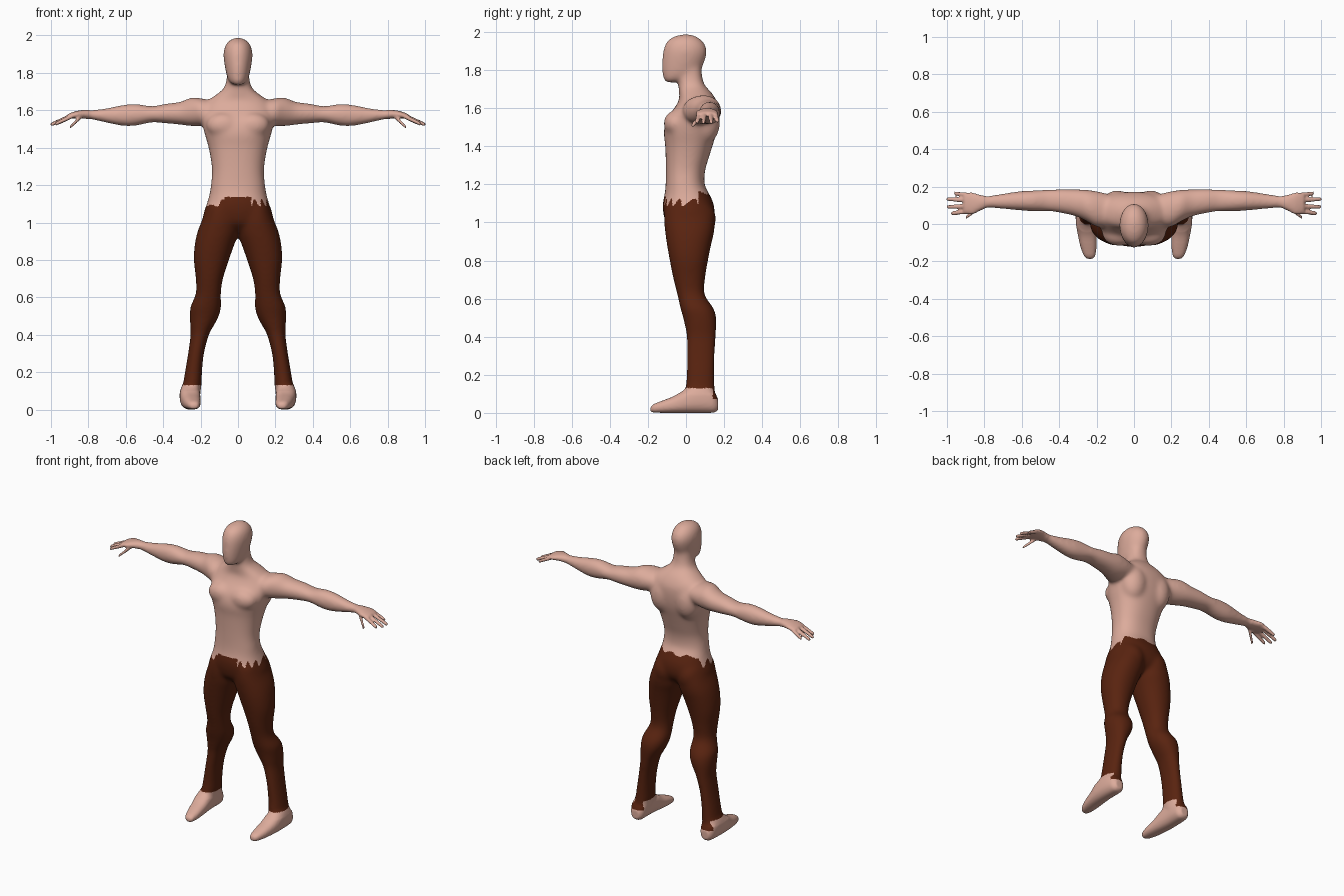
import bpy, bmesh, math
from mathutils import Matrix

if "Cube" in bpy.data.objects:
    bpy.data.objects.remove(bpy.data.objects["Cube"], do_unlink=True)

VOXEL = .007
PLACE = {
    "x": lambda t, a, b: (t, a, b),
    "y": lambda t, a, b: (a, t, b),
    "z": lambda t, a, b: (a, b, t),
}


def make_material(name, rgb):
    mat = bpy.data.materials.new(name)
    mat.use_nodes = True
    mat.diffuse_color = (*rgb, 1)
    shader = mat.node_tree.nodes["Principled BSDF"]
    shader.inputs["Base Color"].default_value = (*rgb, 1)
    shader.inputs["Roughness"].default_value = .8
    return mat


def refine(sections, steps=4):
    """Smooth a list of sections with a Catmull-Rom spline."""
    last = len(sections) - 1
    result = []
    for i in range(last):
        before, start = sections[max(i - 1, 0)], sections[i]
        end, after = sections[i + 1], sections[min(i + 2, last)]
        for step in range(steps):
            u = step / steps
            result.append([
                q + .5 * u * (r - p + u * (2 * p - 5 * q + 4 * r - s + u * (3 * (q - r) + s - p)))
                for p, q, r, s in zip(before, start, end, after)])
    return result + [list(sections[last])]


def loft(bm, axis, sections, side=1, power=2.0, count=32):
    """Closed tube; a section is position, low a, high a, low b, high b."""
    rings = []
    for t, a0, a1, b0, b1 in refine(sections):
        ring = []
        for k in range(count):
            angle = math.tau * k / count
            c, s = math.cos(angle), math.sin(angle)
            a = (a0 + a1) / 2 + (a1 - a0) / 2 * math.copysign(abs(c) ** (2 / power), c)
            b = (b0 + b1) / 2 + (b1 - b0) / 2 * math.copysign(abs(s) ** (2 / power), s)
            x, y, z = PLACE[axis](t, a, b)
            ring.append(bm.verts.new((x * side, y, z)))
        rings.append(ring)
    faces = [bm.faces.new(rings[0]), bm.faces.new(rings[-1][::-1])]
    for low, high in zip(rings, rings[1:]):
        for k in range(count):
            n = (k + 1) % count
            faces.append(bm.faces.new((low[k], high[k], high[n], low[n])))
    bmesh.ops.recalc_face_normals(bm, faces=faces)


def muscle(bm, centre, radii, side):
    x, y, z = centre
    matrix = Matrix.Translation((x * side, y, z)) @ Matrix.Diagonal((*radii, 1))
    bmesh.ops.create_uvsphere(bm, u_segments=24, v_segments=16, radius=1, matrix=matrix)


def finger(bm, base, tip, side):
    sections = []
    for u, r in ((0, .013), (.5, .0125), (.93, .011), (1, .006)):
        x, y, z = (p + (q - p) * u for p, q in zip(base, tip))
        sections.append((x, y - r, y + r, z - r, z + r))
    loft(bm, "x", sections, side, count=12)


def symmetric(rows):
    return [(z, -half, half, front, back) for z, half, front, back in rows]


# Torso and neck: height, half width, front, back
torso = symmetric([
    (.95, .08, -.05, .08), (.99, .16, -.1, .13), (1.04, .185, -.118, .15),
    (1.1, .167, -.122, .145), (1.15, .153, -.112, .122), (1.2, .145, -.107, .098),
    (1.27, .139, -.106, .1), (1.34, .146, -.107, .12), (1.41, .16, -.11, .142),
    (1.48, .18, -.117, .163), (1.55, .195, -.098, .172), (1.61, .19, -.055, .17),
    (1.65, .165, -.036, .155), (1.685, .115, -.037, .132), (1.72, .076, -.04, .1),
    (1.77, .061, -.042, .085), (1.85, .055, -.04, .08)])

head = symmetric([
    (1.735, .022, -.105, -.06), (1.75, .044, -.118, .0), (1.78, .059, -.125, .06),
    (1.83, .07, -.127, .092), (1.89, .078, -.122, .11), (1.93, .074, -.112, .103),
    (1.96, .06, -.092, .08), (1.98, .036, -.055, .05), (1.988, .012, -.02, .02)])

# Leg: height, inner, outer, front, back
leg = [
    (.06, .205, .295, .03, .155), (.13, .195, .294, .0, .152), (.2, .192, .284, .003, .15),
    (.3, .182, .267, .003, .152), (.4, .155, .254, .003, .157), (.45, .128, .256, -.005, .16),
    (.5, .102, .258, -.016, .16), (.55, .09, .255, -.03, .145), (.62, .091, .226, -.046, .099),
    (.7, .08, .226, -.066, .1), (.8, .048, .237, -.086, .116), (.88, .02, .232, -.1, .132),
    (.95, -.005, .217, -.11, .148), (1.02, .0, .19, -.116, .15), (1.09, .02, .168, -.11, .13)]

# Foot: depth, inner, outer, bottom, top
foot = [
    (-.187, .22, .25, .006, .03), (-.17, .207, .268, .002, .046), (-.12, .2, .287, .0, .066),
    (-.06, .2, .3, .0, .09), (.0, .201, .31, .0, .128), (.06, .203, .312, .0, .15),
    (.12, .205, .307, .0, .14), (.15, .212, .298, .002, .11), (.169, .23, .28, .015, .07)]

# Arm and palm: reach, front, back, bottom, top
arm = [
    (.1, .0, .15, 1.54, 1.64), (.19, -.018, .174, 1.518, 1.663), (.25, .012, .183, 1.515, 1.668),
    (.31, .04, .186, 1.523, 1.645), (.39, .058, .187, 1.53, 1.635), (.46, .068, .184, 1.535, 1.622),
    (.54, .068, .18, 1.518, 1.634), (.61, .072, .176, 1.515, 1.63), (.7, .08, .163, 1.532, 1.612),
    (.78, .085, .152, 1.55, 1.602), (.82, .072, .155, 1.555, 1.602), (.86, .052, .168, 1.557, 1.597),
    (.89, .052, .168, 1.555, 1.588), (.91, .06, .16, 1.555, 1.58)]

fingers = [
    ((.88, .154, 1.572), (.965, .165, 1.53)), ((.88, .126, 1.576), (1.004, .133, 1.522)),
    ((.88, .095, 1.576), (1.002, .092, 1.522)), ((.88, .066, 1.572), (.98, .057, 1.525)),
    ((.83, .085, 1.575), (.902, .032, 1.505))]

muscles = [
    ((.078, -.055, 1.52), (.092, .063, .068)),   # chest
    ((.09, .1, 1.53), (.085, .08, .12)),         # shoulder blade
    ((.085, .065, 1.02), (.085, .093, .1))]      # buttock

# Gather overlapping forms and fuse them into one skin
bm = bmesh.new()
loft(bm, "z", torso, power=2.3)
loft(bm, "z", head)
for side in (1, -1):
    loft(bm, "z", leg, side, power=2.15)
    loft(bm, "y", foot, side, power=2.4)
    loft(bm, "x", arm, side, power=2.1)
    for base, tip in fingers:
        finger(bm, base, tip, side)
    for centre, radii in muscles:
        muscle(bm, centre, radii, side)
rough = bpy.data.meshes.new("rough_body")
bm.to_mesh(rough)
bm.free()
helper = bpy.data.objects.new("rough_body", rough)
bpy.context.collection.objects.link(helper)
remesh = helper.modifiers.new("fuse", "REMESH")
remesh.mode = "VOXEL"
remesh.voxel_size = VOXEL
evaluated = helper.evaluated_get(bpy.context.evaluated_depsgraph_get())
body = bmesh.new()
body.from_mesh(evaluated.to_mesh())
evaluated.to_mesh_clear()
bpy.data.objects.remove(helper, do_unlink=True)

# Soften the joins, leaving hands crisp
soft = [v for v in body.verts if abs(v.co.x) < .8 and v.co.z > .1]
for verts, rounds in ((body.verts[:], 3), (soft, 22)):
    for _ in range(rounds):
        bmesh.ops.smooth_vert(body, verts=verts, factor=.5,
                              use_axis_x=True, use_axis_y=True, use_axis_z=True)


def waist(p):
    """Ragged upper edge of the trousers."""
    if p.y > .065:
        return 1.155 + .008 * math.sin(p.x * 60)
    if abs(p.x) < .07:
        return 1.135
    return 1.105 + .02 * math.sin(p.x * 110 + p.y * 80)


def region(p):
    if abs(p.x) > .4 or p.z > waist(p):
        return "upper_body"
    hem = .075 if p.y > .14 else .13
    return "trousers" if p.z > hem else "feet"


# Split the skin into named parts by height
skin = make_material("skin", (.72, .41, .33))
cloth = make_material("brown_cloth", (.1, .017, .005))
for name, mat in (("upper_body", skin), ("trousers", cloth), ("feet", skin)):
    part = body.copy()
    drop = [f for f in part.faces if region(f.calc_center_median()) != name]
    bmesh.ops.delete(part, geom=drop, context="FACES")
    for face in part.faces:
        face.smooth = True
    mesh = bpy.data.meshes.new(name)
    part.to_mesh(mesh)
    part.free()
    mesh.materials.append(mat)
    bpy.context.collection.objects.link(bpy.data.objects.new(name, mesh))
body.free()
